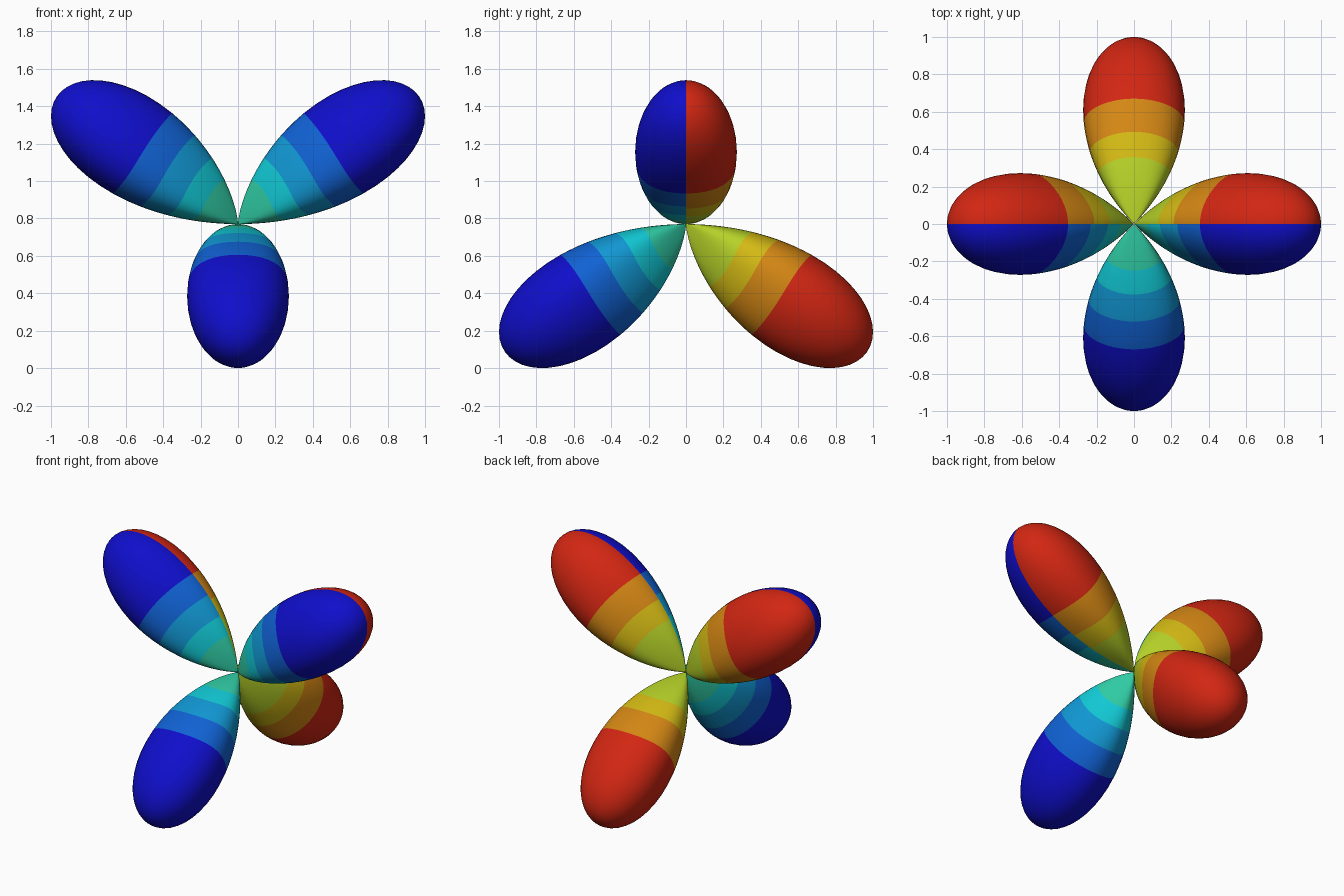
import bpy, bmesh, math
from mathutils import Vector

if "Cube" in bpy.data.objects:
    bpy.data.objects.remove(bpy.data.objects["Cube"])

LENGTH = 1.185                    # centre to lobe tip
CENTRE = Vector((0, 0, 0.77))
SEGMENTS = 48
PEAK = 2 / (3 * math.sqrt(3))     # largest value of z(x^2 - y^2) on a unit sphere


def srgb(*rgb):
    return [((c / 255 + 0.055) / 1.055) ** 2.4 if c > 10 else c / 255 / 12.92
            for c in rgb] + [1.0]


# Colour bands, from the centre outwards: (inner radius, name, colour)
COOL = [(0.0, "sea_green", srgb(47, 202, 163)), (0.25, "cyan", srgb(17, 200, 212)),
        (0.38, "sky_blue", srgb(17, 152, 212)), (0.53, "mid_blue", srgb(16, 98, 212)),
        (0.69, "deep_blue", srgb(15, 14, 203))]
WARM = [(0.0, "lime", srgb(182, 210, 40)), (0.36, "yellow", srgb(212, 186, 20)),
        (0.50, "orange", srgb(212, 135, 20)), (0.69, "red", srgb(210, 38, 18))]
BANDS = COOL + WARM

materials = []
for _, name, colour in BANDS:
    mat = bpy.data.materials.new(name)
    mat.diffuse_color = colour
    mat.use_nodes = True
    mat.node_tree.nodes["Principled BSDF"].inputs["Base Color"].default_value = mat.diffuse_color
    materials.append(mat)


def band_index(radius, y):
    bands, first = (WARM, len(COOL)) if y > 0 else (COOL, 0)
    return first + sum(radius > b[0] for b in bands) - 1


def strength(u):
    return u.z * (u.x ** 2 - u.y ** 2) / PEAK


def contour_point(axis, side, radius):
    """Swing away from the lobe axis until the surface has this radius."""
    lo, hi = 0.0, math.acos(1 / math.sqrt(3))
    for _ in range(32):
        mid = (lo + hi) / 2
        if strength(axis * math.cos(mid) + side * math.sin(mid)) * LENGTH > radius:
            lo = mid
        else:
            hi = mid
    return (axis * math.cos(lo) + side * math.sin(lo)) * radius


# Ring radii: evenly rounded tip, then tapering to the shared centre point
OUTER = 0.69
RADII = [LENGTH - (LENGTH - OUTER) * (i / 12) ** 2 for i in range(1, 13)]
RADII += [0.64, 0.585, 0.53, 0.50, 0.44, 0.38, 0.36, 0.305, 0.25, 0.19, 0.13, 0.08, 0.04, 0.015]


def make_lobe(name, axis):
    axis = Vector(axis).normalized()
    across = Vector((0, 0, 1)).cross(axis).normalized()
    up = axis.cross(across)
    bm = bmesh.new()
    tip = bm.verts.new(CENTRE + axis * LENGTH)
    root = bm.verts.new(CENTRE)
    rings = []
    for r in RADII:
        ring = []
        for k in range(SEGMENTS):
            a = math.tau * k / SEGMENTS
            side = up * math.cos(a) + across * math.sin(a)
            ring.append(bm.verts.new(CENTRE + contour_point(axis, side, r)))
        rings.append(ring)

    def add(verts, radius):
        face = bm.faces.new(verts)
        face.smooth = True
        face.material_index = band_index(radius, face.calc_center_median().y)

    for k in range(SEGMENTS):
        n = (k + 1) % SEGMENTS
        add((tip, rings[0][k], rings[0][n]), LENGTH)
        for i in range(len(rings) - 1):
            a, b = rings[i], rings[i + 1]
            add((a[k], b[k], b[n], a[n]), (RADII[i] + RADII[i + 1]) / 2)
        add((rings[-1][k], root, rings[-1][n]), RADII[-1] / 2)
    bmesh.ops.recalc_face_normals(bm, faces=bm.faces)

    mesh = bpy.data.meshes.new(name)
    bm.to_mesh(mesh)
    bm.free()
    for mat in materials:
        mesh.materials.append(mat)
    bpy.context.collection.objects.link(bpy.data.objects.new(name, mesh))


# Two lobes rise to the sides, two drop to the front and back
S = math.sqrt(2)
make_lobe("right_lobe", (S, 0, 1))
make_lobe("left_lobe", (-S, 0, 1))
make_lobe("front_lobe", (0, -S, -1))
make_lobe("back_lobe", (0, S, -1))
